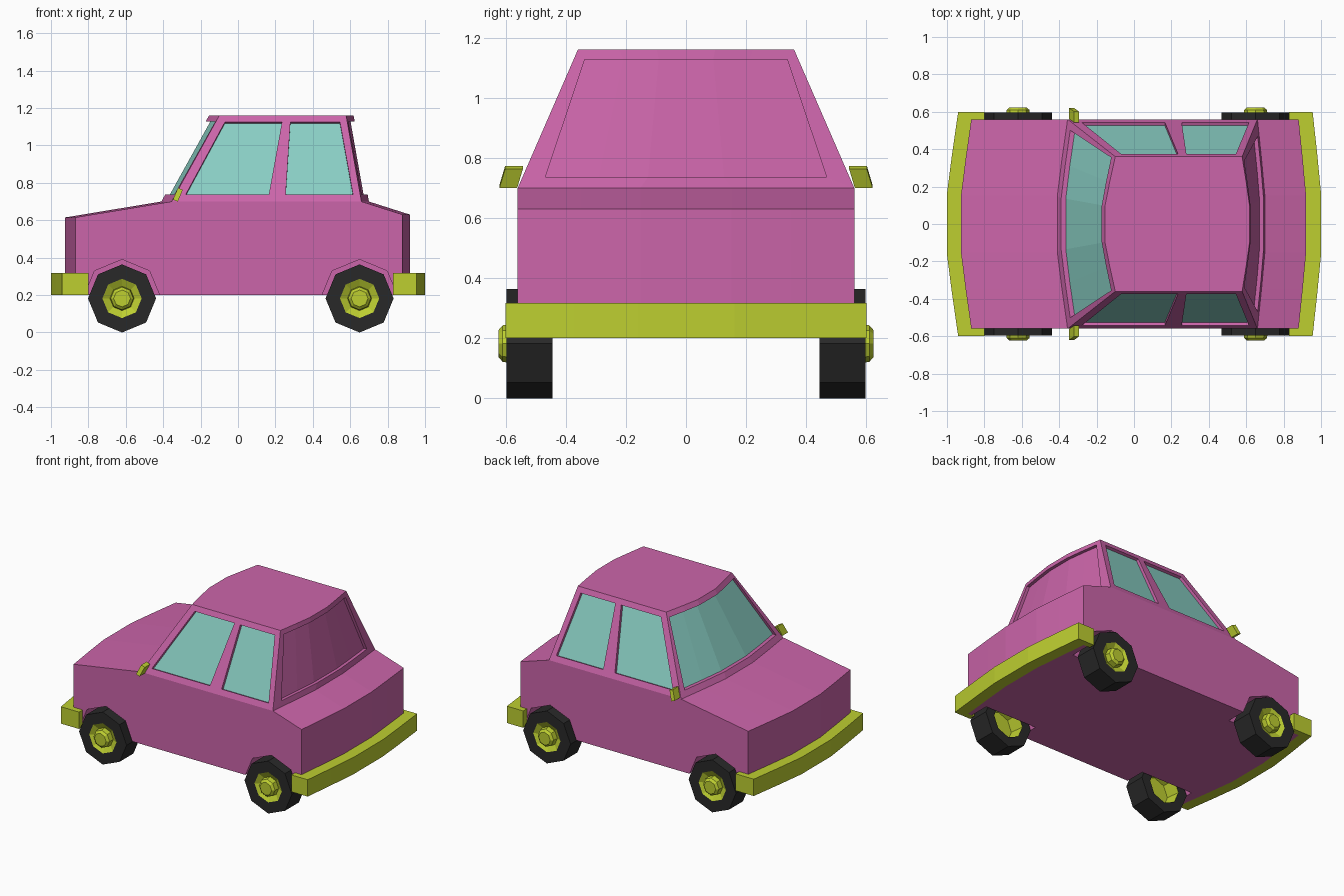
import bpy
import bmesh
from math import cos, sin, pi
from mathutils import Vector

cube = bpy.data.objects.get("Cube")
if cube:
    bpy.data.objects.remove(cube, do_unlink=True)


def material(name, color):
    m = bpy.data.materials.new(name)
    m.use_nodes = True
    m.diffuse_color = (*color, 1)
    m.node_tree.nodes["Principled BSDF"].inputs["Base Color"].default_value = (*color, 1)
    return m


PAINT = material("pink paint", (0.60, 0.13, 0.40))
GLASS = material("teal glass", (0.25, 0.62, 0.55))
TRIM = material("lime trim", (0.51, 0.62, 0.03))
RUBBER = material("black rubber", (0.022, 0.022, 0.022))

HALF, ROOF_HALF = 0.56, 0.36
BELT, ROOF = 0.70, 1.16
STATIONS = (-1, -0.62, -0.27, 0.27, 0.62, 1)


def lerp(a, b, f):
    return a + (b - a) * f


def bow(t):
    """Faceted bulge across the width, 0 at the sides and 1 in the middle."""
    t = abs(t)
    if t > 0.62:
        return 0.55 * (1 - t) / 0.38
    return 1 if t < 0.27 else lerp(1, 0.55, (t - 0.27) / 0.35)


def face(bm, points, mat=0):
    f = bm.faces.new([bm.verts.new(p) for p in points])
    f.material_index = mat


def finish(bm, name, *mats):
    bmesh.ops.remove_doubles(bm, verts=bm.verts, dist=0.0005)
    bmesh.ops.recalc_face_normals(bm, faces=bm.faces)
    mesh = bpy.data.meshes.new(name)
    bm.to_mesh(mesh)
    bm.free()
    for m in mats:
        mesh.materials.append(m)
    ob = bpy.data.objects.new(name, mesh)
    bpy.context.collection.objects.link(ob)
    return ob


def loft(bm, rings, closed=True, mats=None):
    """Bridge rings of points; cap both ends."""
    n = len(rings[0])
    for k, (a, b) in enumerate(zip(rings, rings[1:])):
        for i in range(n):
            j = (i + 1) % n
            face(bm, (a[i], a[j], b[j], b[i]), mats[k] if mats else 0)
    if closed:
        face(bm, rings[0], mats[0] if mats else 0)
        face(bm, rings[-1], mats[-1] if mats else 0)


def recess(bm, low, high, in_low, in_high, offset, mat):
    """Frame around a strip of panels, with the inner part sunk by offset."""
    loop = low + high[::-1]
    inner = in_low + in_high[::-1]
    sunk = [p + offset for p in inner]
    n = len(loop)
    for i in range(n):
        j = (i + 1) % n
        face(bm, (loop[i], loop[j], inner[j], inner[i]))
        face(bm, (inner[i], inner[j], sunk[j], sunk[i]))
    for i in range(len(low) - 1):
        face(bm, (sunk[i], sunk[i + 1], sunk[n - 2 - i], sunk[n - 1 - i]), mat)


# Body shell, with a bowed nose and tail
def body_profile(t):
    b = bow(t)
    nose, tail = -0.87 - 0.055 * b, 0.88 + 0.04 * b
    pts = ((nose, 0.2), (nose, 0.615), (-0.355 - 0.055 * b, BELT),
           (0.66 + 0.04 * b, BELT), (tail, 0.63), (tail, 0.2))
    return [Vector((x, t * HALF, z)) for x, z in pts]


bm = bmesh.new()
loft(bm, [body_profile(t) for t in STATIONS])
body = finish(bm, "body", PAINT)


# Wheel arches cut from the body
def ring(x, z, r, y, sides=8):
    return [Vector((x + r * cos(2 * pi * i / sides), y, z + r * sin(2 * pi * i / sides)))
            for i in range(sides)]


AXLES = (("front", -0.62), ("rear", 0.65))
for label, x in AXLES:
    for side in (-1, 1):
        bm = bmesh.new()
        loft(bm, [ring(x, 0.182, 0.208, side * 0.42), ring(x, 0.182, 0.208, side * 0.7)])
        cutter = finish(bm, "arch_cutter", PAINT)
        cutter.hide_render = True
        mod = body.modifiers.new("arch", 'BOOLEAN')
        mod.operation = 'DIFFERENCE'
        mod.solver = 'EXACT'
        mod.object = cutter
        bpy.context.view_layer.objects.active = body
        bpy.ops.object.modifier_apply(modifier=mod.name)
        bpy.data.objects.remove(cutter, do_unlink=True)


# Cabin: bowed windscreen and rear panel, two windows on each side, flat roof
def end_point(t, h, base, top, base_bow, top_bow):
    return Vector((lerp(base, top, h) + bow(t) * lerp(base_bow, top_bow, h),
                   t * lerp(HALF, ROOF_HALF, h), lerp(BELT, ROOF, h)))


def side_point(x, z, side):
    return Vector((x, side * lerp(HALF, ROOF_HALF, (z - BELT) / (ROOF - BELT)), z))


cabin = bmesh.new()
FRONT = (-0.355, -0.10, -0.055, -0.055)
BACK = (0.66, 0.578, 0.04, 0.04)
for shape, inset_low, inset_high, depth, mat in (
        (FRONT, 0.92, 0.95, 0.025, 1), (BACK, 0.86, 0.90, -0.022, 0)):
    def row(h, scale=1):
        return [end_point(t * scale, h, *shape) for t in STATIONS]
    recess(cabin, row(0), row(1), row(0.08, inset_low), row(0.93, inset_high),
           Vector((depth, 0, 0)), mat)

SILL, HEAD = 0.737, 1.125
for side in (-1, 1):
    sunk = Vector((0, -0.018 * side, -0.007))
    for outer, inner in (
            ((-0.355, 0.21, -0.10, 0.258), (-0.28, 0.165, -0.07, 0.235)),
            ((0.21, 0.66, 0.258, 0.578), (0.255, 0.615, 0.28, 0.545))):
        def pair(xs, z):
            return [side_point(x, z, side) for x in xs]
        recess(cabin, pair(outer[:2], BELT), pair(outer[2:], ROOF),
               pair(inner[:2], SILL), pair(inner[2:], HEAD), sunk, 1)

roof = [end_point(t, 1, *FRONT) for t in STATIONS]
roof.append(side_point(0.258, ROOF, 1))
roof += [end_point(t, 1, *BACK) for t in STATIONS[::-1]]
roof.append(side_point(0.258, ROOF, -1))
face(cabin, roof)
finish(cabin, "cabin", PAINT, GLASS)

# Wraparound bumpers hugging the nose and tail
for name, sign, tip, bulge, end, skin, skin_bow in (
        ("front_bumper", -1, 0.94, 0.06, 0.80, 0.87, 0.055),
        ("rear_bumper", 1, 0.955, 0.045, 0.83, 0.88, 0.04)):
    plan = [(end, -0.6)] + [(tip + bulge * bow(t), t * 0.6) for t in STATIONS]
    plan += [(end, 0.6), (end, HALF)]
    plan += [(skin + skin_bow * bow(t), t * HALF) for t in STATIONS[::-1]]
    plan.append((end, -HALF))
    bm = bmesh.new()
    loft(bm, [[Vector((sign * x, y, z)) for x, y in plan] for z in (0.2, 0.317)])
    finish(bm, name, TRIM)

# Wheels: octagonal tyre, dished rim and raised hub, turned from one profile
PROFILE = ((0.03, 0.54), (0.105, 0.54), (0.115, 0.445), (0.182, 0.445), (0.182, 0.597),
           (0.105, 0.597), (0.065, 0.575), (0.061, 0.61), (0.045, 0.624))
PARTS = (1, 1, 0, 0, 0, 1, 1, 1)
for label, x in AXLES:
    for side, hand in ((-1, "right"), (1, "left")):
        bm = bmesh.new()
        loft(bm, [ring(x, 0.182, r, side * y) for r, y in PROFILE], mats=PARTS)
        finish(bm, f"{label}_{hand}_wheel", RUBBER, TRIM)

# Door mirrors, leaning back and inward
for side, hand in ((-1, "right"), (1, "left")):
    bm = bmesh.new()
    rings = []
    for x, y, z in ((-0.335, 0.562, 0.705), (-0.308, 0.543, 0.768)):
        rings.append([Vector((x + dx, side * (y + dy), z - dx * 0.4))
                      for dx, dy in ((-0.013, 0), (0.013, 0), (0.013, 0.059), (-0.013, 0.059))])
    loft(bm, rings)
    finish(bm, f"{hand}_mirror", TRIM)
